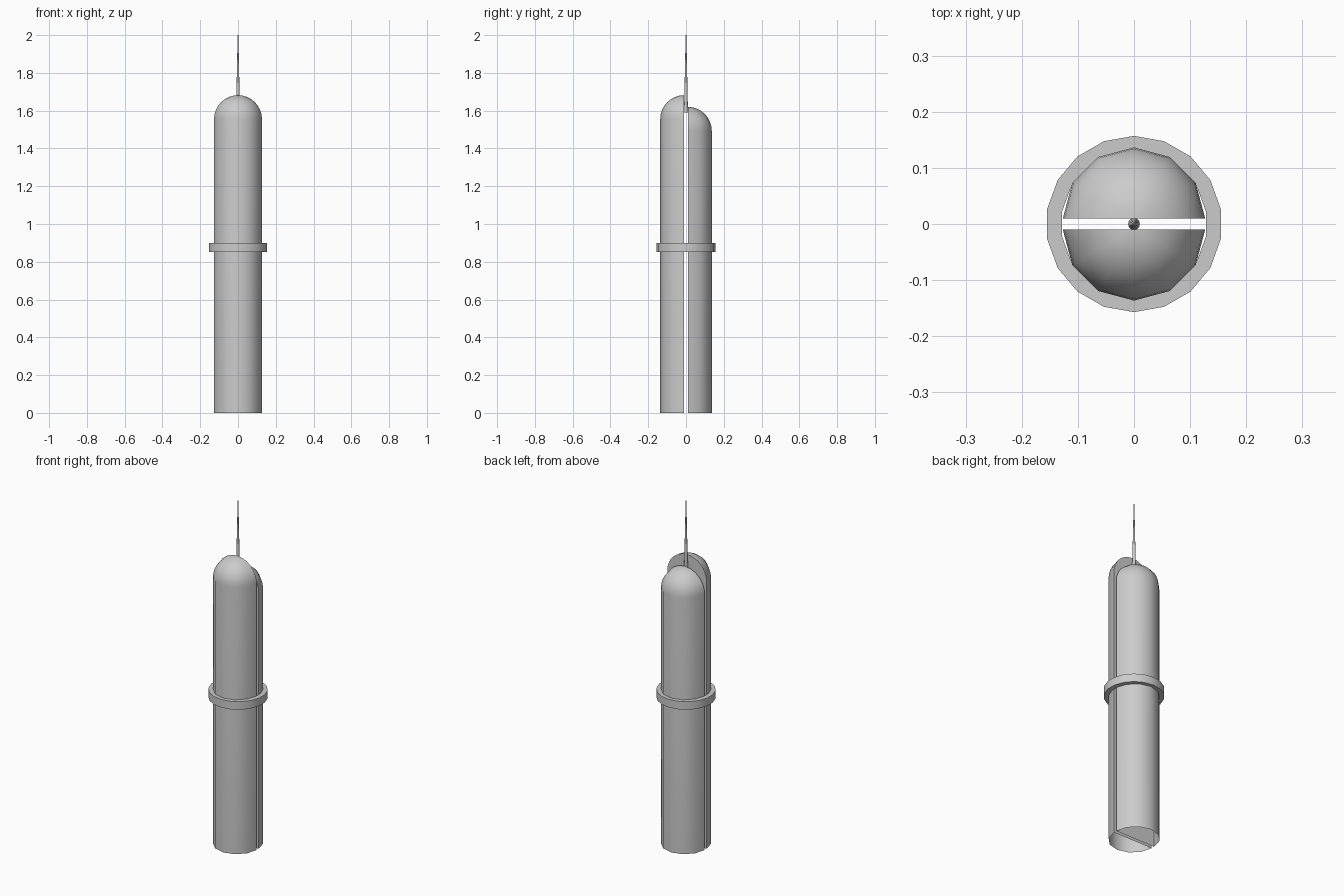
import bpy, bmesh
from math import sin, cos, pi, radians

if "Cube" in bpy.data.objects:
    bpy.data.objects.remove(bpy.data.objects["Cube"])

R, GAP = 0.127, 0.0095      # half-tower radius, half of the slit width


def finish(name, bm, angle=40):
    bmesh.ops.remove_doubles(bm, verts=bm.verts, dist=1e-5)
    bmesh.ops.recalc_face_normals(bm, faces=bm.faces)
    me = bpy.data.meshes.new(name)
    bm.to_mesh(me)
    bm.free()
    ob = bpy.data.objects.new(name, me)
    bpy.context.collection.objects.link(ob)
    bpy.ops.object.select_all(action='DESELECT')
    ob.select_set(True)
    bpy.context.view_layer.objects.active = ob
    bpy.ops.object.shade_smooth_by_angle(angle=radians(angle))
    return ob


def half_tower(name, side, top, sides=6, dome=8):
    """Hollow half cylinder with quarter-sphere cap, flat inner wall, open bottom."""
    bm = bmesh.new()
    spring = top - R
    levels = [(R, 0)] + [(R * cos(pi / 2 * k / dome), spring + R * sin(pi / 2 * k / dome))
                         for k in range(dome)]
    rows = [[bm.verts.new((r * cos(pi * i / sides), side * (GAP + r * sin(pi * i / sides)), z))
             for i in range(sides + 1)] for r, z in levels]
    tip = bm.verts.new((0, side * GAP, top))
    for a, b in zip(rows, rows[1:]):
        for i in range(sides):
            bm.faces.new((a[i], a[i + 1], b[i + 1], b[i]))
    for i in range(sides):
        bm.faces.new((rows[-1][i], rows[-1][i + 1], tip))
    # flat wall facing the slit
    bm.faces.new([r[0] for r in rows] + [tip] + [r[-1] for r in reversed(rows)])
    # outward normals on an open shell are settled by recalc in finish()
    return finish(name, bm)


half_tower("front_half_tower", -1, 1.682)
half_tower("back_half_tower", 1, 1.62)

# Collar ring around both halves
bm = bmesh.new()
N = 18
profile = [(0.157, 0.853), (0.157, 0.90), (0.130, 0.90), (0.130, 0.853)]
loops = [[bm.verts.new((r * sin(2 * pi * i / N), r * cos(2 * pi * i / N), z))
          for i in range(N)] for r, z in profile]
for k in range(4):
    a, b = loops[k], loops[(k + 1) % 4]
    for i in range(N):
        j = (i + 1) % N
        bm.faces.new((a[i], a[j], b[j], b[i]))
finish("collar_ring", bm)

# Tapered spire standing in the slit
bm = bmesh.new()
bmesh.ops.create_cone(bm, cap_ends=True, segments=12, radius1=0.0105, radius2=0.002, depth=0.41)
bmesh.ops.translate(bm, verts=bm.verts, vec=(0, 0, 1.795))
finish("spire", bm)
